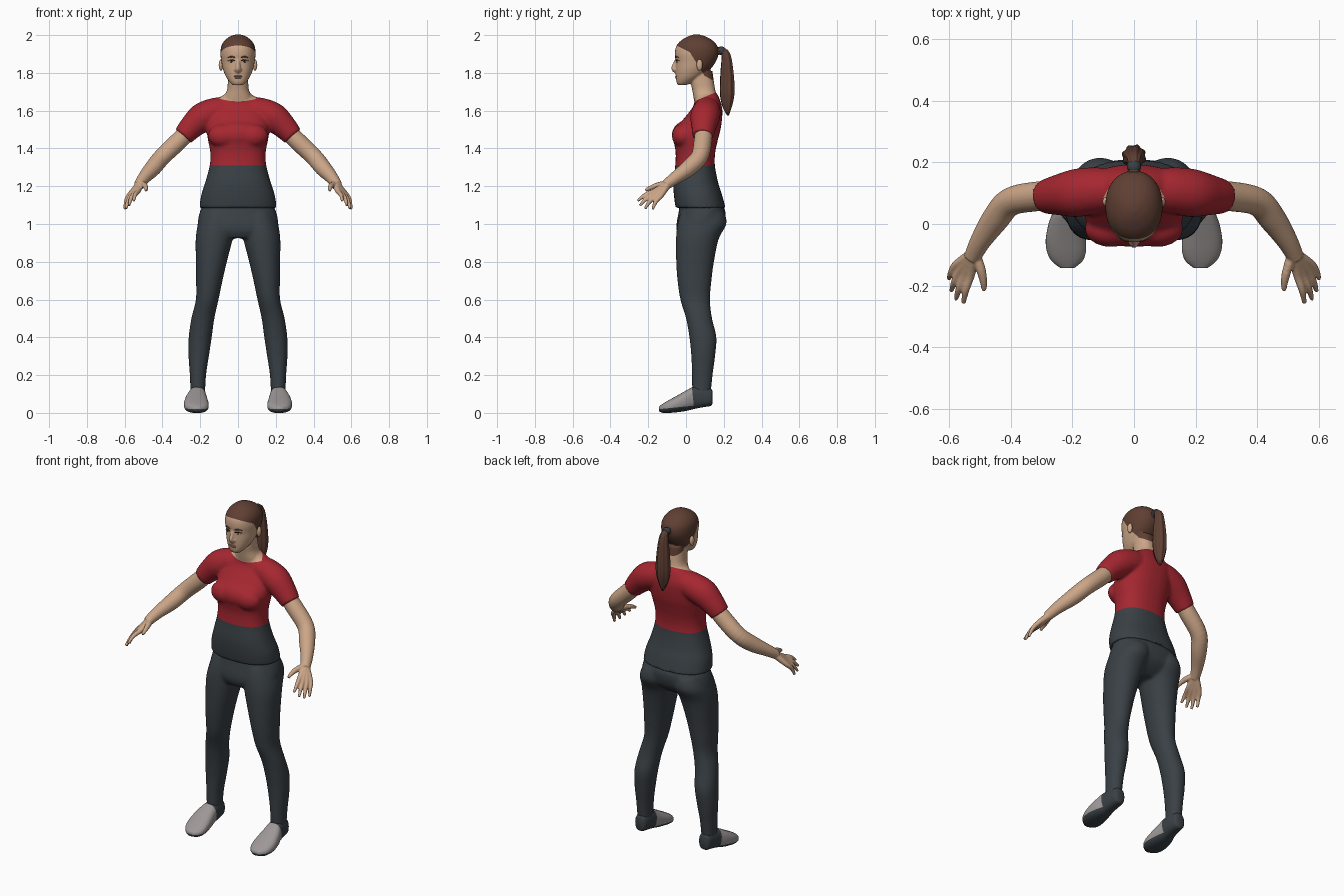
import bpy, bmesh, math
from mathutils import Vector, Matrix
from mathutils.bvhtree import BVHTree

if "Cube" in bpy.data.objects:
    bpy.data.objects.remove(bpy.data.objects["Cube"], do_unlink=True)


def material(name, r, g, b):
    m = bpy.data.materials.new(name)
    m.use_nodes = True
    m.diffuse_color = (r, g, b, 1)
    bsdf = next(n for n in m.node_tree.nodes if n.type == 'BSDF_PRINCIPLED')
    bsdf.inputs["Base Color"].default_value = (r, g, b, 1)
    bsdf.inputs["Roughness"].default_value = 0.8
    return m


SKIN = material("skin", .60, .38, .245)
RED = material("red cloth", .38, .02, .03)
CHARCOAL = material("charcoal cloth", .042, .052, .06)
HAIR = material("brown hair", .115, .05, .033)
GREY = material("grey shoe", .34, .315, .31)
LIPS = material("lips", .42, .21, .16)
WHITE = material("eye white", .6, .56, .52)
DARK = material("dark eye", .02, .014, .012)


def refine(rows, steps=5):
    """Catmull-Rom interpolation of parameter rows."""
    out = []
    for i in range(len(rows) - 1):
        a, b, c, d = (rows[max(0, min(len(rows) - 1, i + k))] for k in (-1, 0, 1, 2))
        for s in range(steps):
            t = s / steps
            out.append([q + t / 2 * (r - p + t * (2 * p - 5 * q + 4 * r - w + t * (3 * (q - r) + w - p)))
                        for p, q, r, w in zip(a, b, c, d)])
    return out + [list(rows[-1])]


def skin_rings(bm, rings):
    loops = [[bm.verts.new(p) for p in ring] for ring in rings]
    for lo, hi in zip(loops, loops[1:]):
        for i in range(len(lo)):
            j = (i + 1) % len(lo)
            bm.faces.new((lo[i], lo[j], hi[j], hi[i]))
    bm.faces.new(loops[0][::-1])
    bm.faces.new(loops[-1])


def ring(c, u, v, power=2.0, n=32, ridge=0):
    pts = []
    for i in range(n):
        a = 2 * math.pi * i / n
        k = 1 + ridge * math.cos(8 * a)
        x, y = (math.copysign(abs(f) ** (2 / power), f) * k for f in (math.cos(a), math.sin(a)))
        pts.append(c + u * x + v * y)
    return pts


def stack(bm, rows, side=1, along_y=False, power=2.3):
    """Rows: (height, centre x, half width, near, far); along_y stacks backward."""
    rings = []
    for h, cx, w, lo, hi in refine(rows):
        c, v = Vector((side * cx, (lo + hi) / 2, h)), Vector((0, (hi - lo) / 2, 0))
        if along_y:
            c.yz, v.yz = (h, c.y), (0, v.y)
        rings.append(ring(c, Vector((w, 0, 0)), v, power))
    skin_rings(bm, rings)


def tube(bm, rows, side=1, n=24, ridge=0):
    """Rows: (x, y, z, radius) along a path."""
    pts = refine([(side * r[0], *r[1:]) for r in rows])
    rings = []
    for i, p in enumerate(pts):
        a, b = pts[max(i - 1, 0)], pts[min(i + 1, len(pts) - 1)]
        t = (Vector(b[:3]) - Vector(a[:3])).normalized()
        u = t.cross(Vector((.3, 1, .2))).normalized()
        rings.append(ring(Vector(p[:3]), u * p[3], t.cross(u) * p[3], 2, n, ridge))
    skin_rings(bm, rings)


def ball(bm, loc, size):
    bmesh.ops.create_uvsphere(bm, u_segments=20, v_segments=12, radius=1,
                              matrix=Matrix.Translation(loc) @ Matrix.Diagonal((*size, 1)))


def finish(name, bm, mats, voxel=0, rounds=4, cuts=(), rule=None):
    """Make the object, optionally fuse its volumes, then cut and colour faces."""
    bmesh.ops.recalc_face_normals(bm, faces=bm.faces)
    ob = bpy.data.objects.new(name, bpy.data.meshes.new(name))
    bpy.context.collection.objects.link(ob)
    bm.to_mesh(ob.data)
    if voxel:
        m = ob.modifiers.new("fuse", 'REMESH')
        m.mode, m.voxel_size = 'VOXEL', voxel
        m = ob.modifiers.new("soften", 'SMOOTH')
        m.factor, m.iterations = .5, rounds
        dg = bpy.context.evaluated_depsgraph_get()
        dg.update()
        ob.data = bpy.data.meshes.new_from_object(ob.evaluated_get(dg))
        ob.modifiers.clear()
        bm.clear()
        bm.from_mesh(ob.data)
    for co, no in cuts:
        bmesh.ops.bisect_plane(bm, geom=bm.verts[:] + bm.edges[:] + bm.faces[:],
                               plane_co=co, plane_no=no)
    ob.data.materials.clear()
    for m in mats:
        ob.data.materials.append(m)
    for f in bm.faces:
        f.smooth = True
        f.material_index = rule(f.calc_center_median()) if rule else 0
    bm.to_mesh(ob.data)


def above(p, cut):
    return (p - Vector(cut[0])).dot(Vector(cut[1])) > 0


NECK = [(1.62, 0, .09, .05, .17), (1.67, 0, .074, .04, .165), (1.71, 0, .058, .033, .155),
        (1.75, 0, .054, .025, .148), (1.81, 0, .052, .02, .14)]

# Top: torso, chest, sleeves and neck base fused, then cut at neckline and waist
bm = bmesh.new()
stack(bm, [(1.085, 0, .204, -.055, .21), (1.15, 0, .196, -.064, .192), (1.22, 0, .174, -.067, .17),
           (1.31, 0, .15, -.057, .153), (1.38, 0, .147, -.055, .155), (1.45, 0, .16, -.066, .17),
           (1.5, 0, .165, -.055, .183), (1.56, 0, .16, -.01, .191), (1.61, 0, .15, .03, .192),
           (1.65, 0, .12, .048, .182), (1.685, 0, .075, .06, .168)])
stack(bm, NECK[:4])
ball(bm, (0, -.005, 1.47), (.15, .07, .075))
for s in (1, -1):
    ball(bm, (s * .075, -.016, 1.467), (.085, .059, .064))
    tube(bm, [(.07, .11, 1.605, .07), (.13, .108, 1.59, .076), (.19, .1, 1.563, .078),
              (.245, .094, 1.515, .066), (.29, .088, 1.465, .055)], s)
neckline = ((0, .045, 1.65), (0, -.42, 1))
waist = ((0, 0, 1.31), (0, 0, 1))
finish("top", bm, [RED, CHARCOAL, SKIN], .008, 6, (neckline, waist),
       lambda p: 2 if above(p, neckline) and abs(p.x) < .1 else 0 if above(p, waist) else 1)

# Trousers: hips and legs fused
bm = bmesh.new()
stack(bm, [(1.13, 0, .17, -.03, .17), (1.07, 0, .2, -.038, .208), (1.0, 0, .214, -.05, .2),
           (.96, 0, .2, -.048, .17), (.925, 0, .12, -.03, .12)])
for s in (1, -1):
    stack(bm, [(1.06, .1, .09, -.03, .205), (1.0, .112, .1, -.045, .214), (.92, .126, .098, -.053, .173),
               (.8, .141, .082, -.052, .148), (.7, .152, .07, -.045, .135), (.6, .163, .06, -.03, .127),
               (.5, .186, .061, .0, .138), (.4, .2, .061, .018, .161), (.3, .208, .054, .028, .154),
               (.2, .212, .043, .031, .141), (.09, .213, .038, .033, .13)], s, power=2.1)
finish("trousers", bm, [CHARCOAL], .009, 4)

# Arms with palms and fingers, and shoes
FINGERS = [((.53, -.166, 1.174), (.552, -.256, 1.123)), ((.547, -.163, 1.163), (.577, -.244, 1.098)),
           ((.563, -.151, 1.155), (.592, -.217, 1.081)), ((.576, -.133, 1.15), (.6, -.177, 1.078))]
for s, side in ((1, "left"), (-1, "right")):
    bm = bmesh.new()
    tube(bm, [(.24, .095, 1.515, .044), (.31, .09, 1.443, .048), (.4, .072, 1.357, .046),
              (.45, .015, 1.297, .044), (.497, -.055, 1.245, .034), (.525, -.11, 1.205, .027)], s)
    wrist = Vector((.517, -.095, 1.213))
    for knuckle, tip in FINGERS:
        k, t = Vector(knuckle), Vector(tip)
        root = wrist.lerp(k, .15)
        mid = k.lerp(t, .5) + Vector((.004, -.004, .006))
        tube(bm, [(*root, .02), (*k, .0145), (*mid, .0115), (*t, .007)], s, 16)
    tube(bm, [(*wrist, .018), (.497, -.145, 1.206, .016), (.488, -.185, 1.193, .012),
              (.486, -.215, 1.178, .008)], s, 16)
    finish(side + "_arm", bm, [SKIN], .0045, 2)

    bm = bmesh.new()
    stack(bm, [(.14, .213, .02, .05, .115), (.13, .213, .034, .037, .13), (.09, .213, .042, .03, .14),
               (.04, .216, .047, .02, .138), (0, .22, .057, .01, .118), (-.05, .221, .065, .003, .09),
               (-.09, .219, .063, 0, .068), (-.12, .217, .05, 0, .05), (-.143, .216, .022, .008, .034)],
          s, True, 2.5)
    sole, heel = ((0, -.14, .02), (0, -.1, 1)), ((0, .045, 0), (0, 1, .1))
    finish(side + "_shoe", bm, [GREY, CHARCOAL], 0, 0, (sole, heel),
           lambda p: int(above(p, heel) or not above(p, sole)))

# Head: skull, neck and nose fused, with the hairline cut in
bm = bmesh.new()
stack(bm, [(1.735, 0, .026, -.042, .0), (1.75, 0, .043, -.05, .035), (1.78, 0, .064, -.054, .085),
           (1.82, 0, .08, -.055, .13), (1.86, 0, .088, -.054, .158), (1.9, 0, .093, -.059, .172),
           (1.94, 0, .089, -.052, .167), (1.97, 0, .072, -.028, .143), (1.992, 0, .044, .008, .105),
           (2.003, 0, .014, .04, .07)], power=2.15)
stack(bm, NECK)
tube(bm, [(0, -.045, 1.88, .008), (0, -.058, 1.85, .01), (0, -.065, 1.823, .013), (0, -.05, 1.806, .012)])
for s in (1, -1):
    ball(bm, (s * .012, -.056, 1.817), (.009, .01, .008))
forehead = ((0, -.05, 1.945), (0, .5, 1))
temple = ((0, .02, 1.91), (0, 1.6, 1))
nape = ((0, .09, 1.79), (0, .57, 1))
finish("head", bm, [SKIN, HAIR], .005, 3, (forehead, temple, nape),
       lambda p: int((above(p, forehead) or above(p, temple)) and above(p, nape)))
tree = BVHTree.FromBMesh(bm)


def face_point(x, z):
    return tree.ray_cast(Vector((x, -1, z)), Vector((0, 1, 0)))[0]


# Facial features laid on the surface of the head
for s, side in ((1, "left"), (-1, "right")):
    eye = face_point(s * .035, 1.861)
    for part, size, mat in (("eye", (.015, .003, .0055), WHITE), ("iris", (.0065, .0045, .006), DARK)):
        bm = bmesh.new()
        ball(bm, eye, size)
        finish(f"{side}_{part}", bm, [mat])
    for part, height, r, mat in (("lashes", 1.867, .0025, DARK), ("eyebrow", 1.884, .004, HAIR)):
        bm = bmesh.new()
        tube(bm, [(*face_point(s * x, height + dz), r * k)
                  for x, dz, k in ((.016, -.003, .8), (.035, .002, 1), (.055, -.004, .4))], n=10)
        finish(f"{side}_{part}", bm, [mat])
    bm = bmesh.new()
    ball(bm, (s * .09, .072, 1.842), (.012, .016, .03))
    finish(side + "_ear", bm, [SKIN])
for name, z, w in (("upper_lip", 1.782, .024), ("lower_lip", 1.774, .02)):
    bm = bmesh.new()
    ball(bm, face_point(0, z) + Vector((0, .003, 0)), (w, .007, .0045))
    finish(name, bm, [LIPS])

# Ponytail and its tie
bm = bmesh.new()
tube(bm, [(0, .15, 1.91, .022), (0, .19, 1.917, .018), (0, .212, 1.89, .024), (0, .217, 1.8, .034),
          (0, .218, 1.7, .038), (0, .218, 1.63, .027), (0, .222, 1.575, .005)], n=48, ridge=.07)
finish("ponytail", bm, [HAIR])
bm = bmesh.new()
tube(bm, [(0, .178, 1.916, .022), (0, .187, 1.917, .023), (0, .196, 1.914, .022)])
finish("hair_tie", bm, [CHARCOAL])
